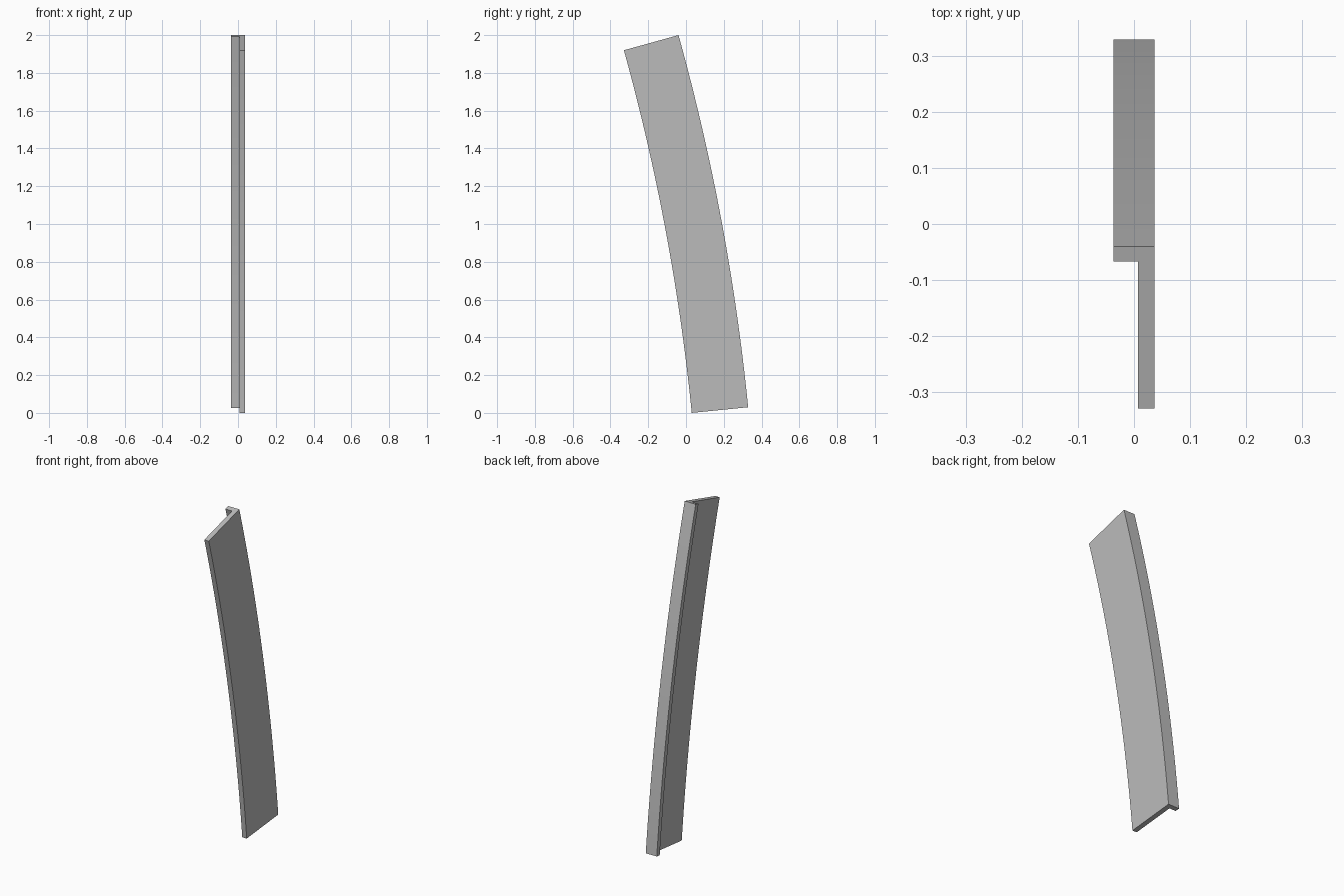
import bpy, bmesh
from math import radians, sin, cos

cube = bpy.data.objects.get("Cube")
if cube:
    bpy.data.objects.remove(cube)

RADIUS = 11.733                      # outer edge of the curved rail
START, END = radians(5.7), radians(15.5)
DEPTH, THICK = 0.30, 0.028           # web depth, flange thickness
SEGMENTS = 32
LEFT, WEB, RIGHT = 0.0365, 0.007, -0.0365

# Grey metal
grey = bpy.data.materials.new("grey_metal")
grey.use_nodes = True
colour = (0.5, 0.5, 0.5, 1)
grey.diffuse_color = colour
grey.node_tree.nodes["Principled BSDF"].inputs["Base Color"].default_value = colour

# L-shaped section: x position and distance inward from the outer edge
section = [(LEFT, 0), (RIGHT, 0), (RIGHT, THICK),
           (WEB, THICK), (WEB, DEPTH), (LEFT, DEPTH)]

# Arc centre, placed so the rail is centred in y and stands on the ground
centre_y = 0.329 - RADIUS * cos(START)
centre_z = -(RADIUS - DEPTH) * sin(START)

# Sweep the section along the arc
bm = bmesh.new()
rings = []
for i in range(SEGMENTS + 1):
    a = START + (END - START) * i / SEGMENTS
    rings.append([bm.verts.new((x, centre_y + (RADIUS - d) * cos(a),
                                centre_z + (RADIUS - d) * sin(a)))
                  for x, d in section])
for low, high in zip(rings, rings[1:]):
    for j in range(len(section)):
        k = (j + 1) % len(section)
        bm.faces.new((low[j], low[k], high[k], high[j]))

# End caps
bm.faces.new(rings[0])
bm.faces.new(rings[-1])
bmesh.ops.recalc_face_normals(bm, faces=bm.faces)

mesh = bpy.data.meshes.new("curved_angle_rail")
bm.to_mesh(mesh)
bm.free()
mesh.materials.append(grey)
rail = bpy.data.objects.new("curved_angle_rail", mesh)
bpy.context.collection.objects.link(rail)

# Smooth along the curve, sharp at the corners
bpy.ops.object.select_all(action='DESELECT')
rail.select_set(True)
bpy.context.view_layer.objects.active = rail
bpy.ops.object.shade_smooth_by_angle(angle=radians(30))
